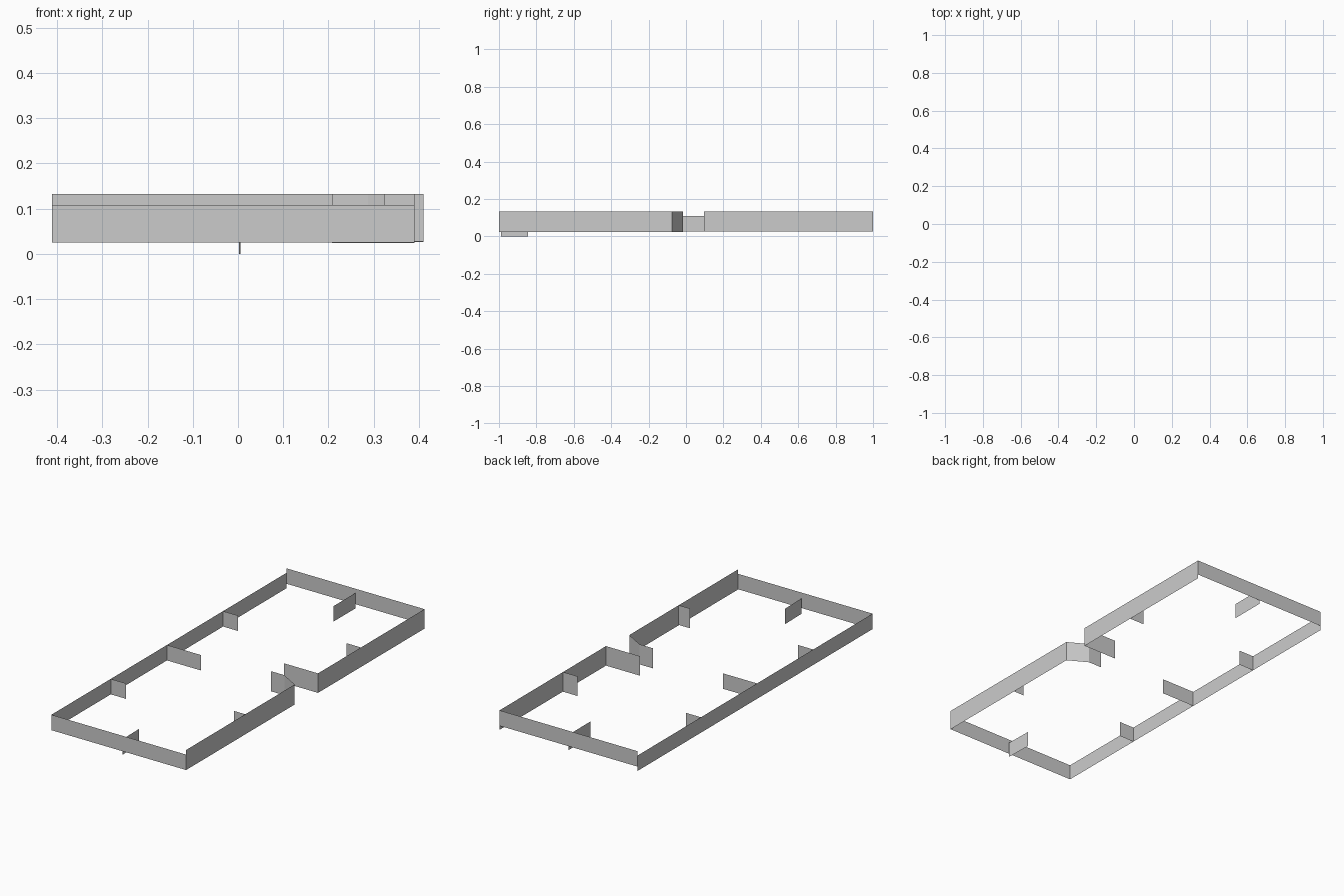
import bpy

if "Cube" in bpy.data.objects:
    bpy.data.objects.remove(bpy.data.objects["Cube"])


def sheet(name, path, z0, z1):
    """Thin upright sheet following a plan path of (x, y) points."""
    n = len(path)
    verts = [(x, y, z) for z in (z0, z1) for x, y in path]
    faces = [(i, i + 1, n + i + 1, n + i) for i in range(n - 1)]
    mesh = bpy.data.meshes.new(name)
    mesh.from_pydata(verts, [], faces)
    mesh.update()
    ob = bpy.data.objects.new(name, mesh)
    bpy.context.collection.objects.link(ob)
    return ob


L, RF, RB = -0.411, 0.39, 0.41      # wall positions: left, right front, right back
LOW, HIGH = (0.025, 0.108), (0.026, 0.132)

# Outer walls
sheet("left_wall", [(L, -1), (L, 1)], *LOW)
sheet("front_wall", [(L, -1), (RF, -1)], *LOW)
sheet("back_wall", [(L, 1), (RB, 1)], 0.049, 0.132)

# Right walls, turning inward at the entrance gap
sheet("right_front_wall", [(RF, -1), (RF, -0.075), (0.287, -0.016), (0.208, -0.016)],
      0.024, 0.132)
sheet("right_back_wall", [(RB, 1), (RB, 0.095), (0.208, 0.095)], 0.027, 0.132)

# Short side fins
for label, y, right in (("front", -0.495, RF), ("back", 0.46, RB)):
    sheet(f"left_{label}_fin", [(L, y), (-0.321, y)], *LOW)
    sheet(f"right_{label}_fin", [(0.324, y), (right, y)], *HIGH)

# Centre divider and end fins
sheet("left_middle_divider", [(L, -0.017), (-0.208, -0.017)], *LOW)
sheet("back_centre_fin", [(0.0, 0.81), (0.0, 1)], 0.027, 0.11)
sheet("front_centre_fin", [(0.005, -0.99), (0.002, -0.845)], 0.0, 0.083)
